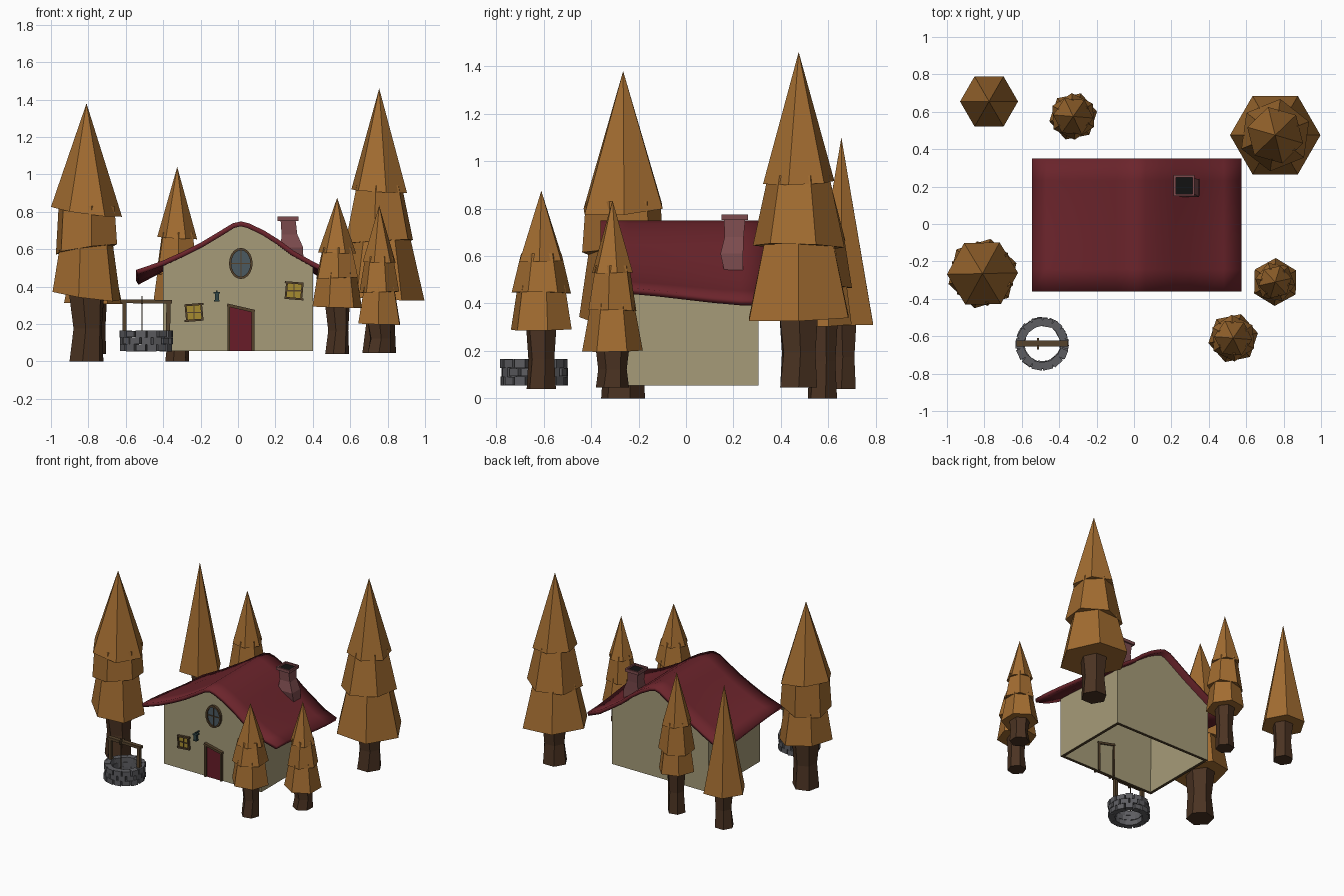
import bpy, bmesh, math, random
from mathutils import Matrix, Vector

if "Cube" in bpy.data.objects:
    bpy.data.objects.remove(bpy.data.objects["Cube"])

random.seed(4)


def mat(name, r, g, b):
    m = bpy.data.materials.new(name)
    m.diffuse_color = (r, g, b, 1)
    m.use_nodes = True
    m.node_tree.nodes["Principled BSDF"].inputs["Base Color"].default_value = m.diffuse_color
    return m


LEAF = mat("autumn_leaf", .36, .15, .03)
BARK = mat("bark", .07, .033, .016)
ROOF = mat("roof_red", .15, .018, .025)
WALL = mat("plaster", .38, .33, .19)
WOOD = mat("dark_wood", .09, .055, .025)
DOOR = mat("door_red", .14, .012, .022)
GLOW = mat("window_yellow", .38, .26, .03)
GLASS = mat("window_glass", .07, .1, .12)
STONE = mat("stone", .11, .11, .12)
BRICK = mat("chimney_brick", .2, .07, .075)
BLACK = mat("soot", .006, .006, .006)
IRON = mat("iron", .03, .06, .06)


def finish(name, bm, *mats):
    bmesh.ops.remove_doubles(bm, verts=bm.verts, dist=1e-5)
    bmesh.ops.recalc_face_normals(bm, faces=bm.faces)
    me = bpy.data.meshes.new(name)
    bm.to_mesh(me)
    bm.free()
    for m in mats:
        me.materials.append(m)
    ob = bpy.data.objects.new(name, me)
    bpy.context.collection.objects.link(ob)
    return ob


def loft(bm, rings, n=6):
    """Rings are (x, y, z, rx, ry, rotation, tilt_x, tilt_y)."""
    prev = None
    for k, (x, y, z, rx, ry, rot, tx, ty) in enumerate(rings):
        ring = []
        for i in range(n):
            a = rot + i * 2 * math.pi / n
            dx, dy = rx * math.cos(a), ry * math.sin(a)
            ring.append(bm.verts.new((x + dx, y + dy, z + tx * dx + ty * dy)))
        if prev:
            for i in range(n):
                j = (i + 1) % n
                bm.faces.new((prev[i], prev[j], ring[j], ring[i]))
        if rx and k in (0, len(rings) - 1):
            bm.faces.new(ring)
        prev = ring


def add_box(bm, c, s, rot=None):
    m = Matrix.Translation(c) @ (rot or Matrix()) @ Matrix.Diagonal((*s, 1))
    bmesh.ops.create_cube(bm, size=1, matrix=m)


def box(name, c, s, m, rot=None):
    bm = bmesh.new()
    add_box(bm, c, s, rot)
    return finish(name, bm, m)


def beam(bm, p, q, y, w, d):
    """Bar between two x,z points, w wide and d deep."""
    dx, dz = q[0] - p[0], q[1] - p[1]
    add_box(bm, ((p[0] + q[0]) / 2, y, (p[1] + q[1]) / 2), (math.hypot(dx, dz), d, w),
            Matrix.Rotation(-math.atan2(dz, dx), 4, 'Y'))


# Trees: stacked six-sided tiers on a waisted trunk
def tree(name, x, y, z0, tr, top, tiers, rot, lean):
    bm = bmesh.new()
    zt = tiers[0][0]
    loft(bm, [(x, y, z0, tr, tr, rot, 0, 0),
              (x + .006, y, (z0 + zt) / 2, tr * .86, tr * .86, rot + .1, 0, 0),
              (x, y, zt + .05, tr * 1.08, tr * 1.08, rot, 0, 0)])
    finish(name + "_trunk", bm, BARK)
    bm = bmesh.new()
    for i, (z, r) in enumerate(tiers):
        last = i == len(tiers) - 1
        z2, r2 = (top, 0) if last else (tiers[i + 1][0] + .03, tiers[i + 1][1] * .84)
        a = rot + i * math.radians(22)
        s = lean * (-1) ** i
        loft(bm, [(x, y, z, r, r, a, -s, s * .5),
                  (x, y, z2, r2, r2, a, 0, 0)])
    finish(name + "_foliage", bm, LEAF)


tree("front_left_tree", -.81, -.265, 0, .095, 1.38, [(.35, .19), (.60, .175), (.80, .19)], .3, .14)
tree("back_left_tree", -.775, .655, .04, .07, 1.10, [(.31, .155)], 0, .02)
tree("back_middle_tree", -.325, .575, 0, .065, 1.04, [(.31, .13), (.47, .125), (.66, .107)], .2, .06)
tree("back_right_tree", .755, .475, .045, .09, 1.46, [(.34, .242), (.64, .195), (.91, .155)], 0, .06)
tree("front_right_tree", .53, -.61, .04, .065, .875, [(.29, .135), (.445, .125), (.58, .102)], .2, .03)
tree("right_tree", .755, -.31, .045, .07, .835, [(.20, .128), (.37, .108), (.53, .09)], .5, .03)

# Roof: curved profile whose eaves drop toward the back
PROF = [(-.545, .49), (-.47, .515), (-.4, .54), (-.3, .585), (-.2, .635), (-.1, .695), (-.03, .738), (.015, .749),
        (.06, .738), (.14, .70), (.22, .65), (.3, .59), (.4, .535), (.48, .495), (.575, .47)]


def roof_z(x, y):
    for (x0, z0), (x1, z1) in zip(PROF, PROF[1:]):
        if x <= x1 + 1e-6:
            break
    z = z0 + (z1 - z0) * (x - x0) / (x1 - x0)
    t = (y + .36) / .71
    return z - .058 * t * t * (3 - 2 * t) * min(1, (x / .55) ** 2)


bm = bmesh.new()
ys = [-.36 + .71 * j / 6 for j in range(7)]
grid = [[bm.verts.new((x, y, roof_z(x, y))) for y in ys] for x, _ in PROF]
for a, b in zip(grid, grid[1:]):
    for j in range(6):
        bm.faces.new((a[j], b[j], b[j + 1], a[j + 1]))
roof = finish("roof", bm, ROOF)
if roof.data.polygons[0].normal.z < 0:
    roof.data.flip_normals()
mod = roof.modifiers.new("thickness", 'SOLIDIFY')
mod.thickness, mod.offset = .026, -1
bpy.context.view_layer.objects.active = roof
roof.select_set(True)
bpy.ops.object.shade_smooth_by_angle(angle=math.radians(30))

# Walls: hollow shell open at the bottom, with a dark rim
bm = bmesh.new()
X, YF, YB, ZB = .402, -.3, .305, .055
inner = [-X] + [p[0] for p in PROF if abs(p[0]) < .39] + [X]
F, B = ([bm.verts.new((x, y, roof_z(x, y) - .014)) for x in inner] for y in (YF, YB))
fl, fr, bl, br = (bm.verts.new((x, y, ZB)) for y in (YF, YB) for x in (-X, X))
bm.faces.new([fl, fr] + F[::-1])
bm.faces.new([br, bl] + B)
bm.faces.new((fr, br, B[-1], F[-1]))
bm.faces.new((bl, fl, F[0], B[0]))
bm.normal_update()
me_walls = finish("walls", bm, WALL, WOOD)
if me_walls.data.polygons[0].normal.y > 0:
    me_walls.data.flip_normals()
mod = me_walls.modifiers.new("thickness", 'SOLIDIFY')
mod.thickness, mod.offset, mod.use_even_offset = .022, -1, True
mod.material_offset_rim = 1

# Crooked door and its frame, which shows inside as well
bm = bmesh.new()
bot = [(-.045, .057), (.075, .057), (.075, .265), (-.045, .292)]
face = bm.faces.new([bm.verts.new((x, -.308, z)) for x, z in bot])
ext = bmesh.ops.extrude_face_region(bm, geom=[face])
bmesh.ops.translate(bm, vec=(0, .015, 0), verts=[v for v in ext['geom'] if isinstance(v, bmesh.types.BMVert)])
finish("door", bm, DOOR)
bm = bmesh.new()
beam(bm, (-.05, .057), (-.05, .30), -.295, .014, .05)
beam(bm, (.08, .057), (.08, .275), -.295, .014, .05)
beam(bm, (-.058, .302), (.09, .268), -.295, .016, .056)
finish("door_frame", bm, WOOD)


# Square windows with slightly askew frames
def window(name, x, z, skew):
    w = h = .042
    box(name + "_glass", (x, -.302, z), (2 * w, .012, 2 * h), GLOW)
    bm = bmesh.new()
    for s in (-1, 1):
        beam(bm, (x - w - .008, z + s * h - skew), (x + w + .008, z + s * h + skew), -.306, .011, .024)
        beam(bm, (x + s * w + skew, z - h), (x + s * w - skew, z + h), -.306, .01, .022)
    beam(bm, (x - w, z), (x + w, z), -.306, .006, .016)
    beam(bm, (x, z - h), (x, z + h), -.306, .006, .016)
    finish(name + "_frame", bm, WOOD)


window("left_window", -.235, .262, .004)
window("right_window", .30, .378, -.004)

# Oval gable window
bm = bmesh.new()
N, cx, cz = 20, .015, .524
rings = [[bm.verts.new((cx + (.063 - t) * math.cos(i * 2 * math.pi / N), y,
                        cz + (.083 - t) * math.sin(i * 2 * math.pi / N))) for i in range(N)]
         for t, y in ((0, -.29), (0, -.318), (.012, -.318), (.012, -.29))]
for k in range(4):
    a, b = rings[k], rings[(k + 1) % 4]
    for i in range(N):
        bm.faces.new((a[i], a[(i + 1) % N], b[(i + 1) % N], b[i]))
beam(bm, (cx - .053, cz), (cx + .053, cz), -.306, .005, .014)
beam(bm, (cx, cz - .073), (cx, cz + .073), -.306, .005, .014)
finish("oval_window_frame", bm, WOOD)
bm = bmesh.new()
bmesh.ops.create_cone(bm, cap_ends=True, segments=N, radius1=1, radius2=1, depth=1,
                      matrix=Matrix.Translation((cx, -.301, cz)) @ Matrix.Diagonal((.053, .012, .073, 1))
                      @ Matrix.Rotation(math.pi / 2, 4, 'X'))
finish("oval_window_glass", bm, GLASS)

# Wall lantern
bm = bmesh.new()
add_box(bm, (-.113, -.338, .345), (.022, .022, .036))
add_box(bm, (-.113, -.338, .367), (.034, .034, .009))
add_box(bm, (-.113, -.338, .324), (.028, .028, .007))
add_box(bm, (-.113, -.318, .376), (.008, .044, .008))
finish("lantern", bm, IRON)

# Chimney: crooked four-sided shaft, open cap, sooty flue
R2, Q = math.sqrt(2), math.pi / 4
bm = bmesh.new()
loft(bm, [(x, y, z, hx * R2, hy * R2, Q, 0, 0) for x, y, z, hx, hy in (
    (.29, .203, .52, .06, .038), (.288, .193, .61, .06, .048),
    (.275, .203, .68, .042, .040), (.268, .205, .755, .040, .045))], 4)
finish("chimney", bm, BRICK)
bm = bmesh.new()
for s in (-1, 1):
    add_box(bm, (.268 + s * .05, .205, .763), (.012, .112, .022))
    add_box(bm, (.268, .205 + s * .05, .763), (.112, .012, .022))
finish("chimney_cap", bm, BRICK)
box("chimney_flue", (.268, .205, .758), (.09, .09, .008), BLACK)

# Well: three staggered courses of uneven stones
WX, WY = -.49, -.64
bm = bmesh.new()
for row in range(3):
    for i in range(14):
        a = (i + row * .5) * 2 * math.pi / 14
        r = .116 + random.uniform(-.003, .005)
        add_box(bm, (WX + r * math.cos(a), WY + r * math.sin(a), .073 + row * .037),
                (.044, random.uniform(.048, .058), .036 + random.uniform(-.003, .003)),
                Matrix.Rotation(a + random.uniform(-.06, .06), 4, 'Z'))
finish("well_stones", bm, STONE)

# Well posts, crossbar and rope
bm = bmesh.new()
for s in (-1, 1):
    beam(bm, (WX + s * .116, .13), (WX + s * .118, .32), WY, .022, .024)
beam(bm, (WX - .137, .322), (WX + .137, .319), WY, .02, .032)
finish("well_frame", bm, WOOD)
bm = bmesh.new()
beam(bm, (WX - .024, .12), (WX - .024, .35), WY - .01, .005, .005)
add_box(bm, (WX - .024, WY, .32), (.01, .06, .024))
finish("well_rope", bm, WOOD)
